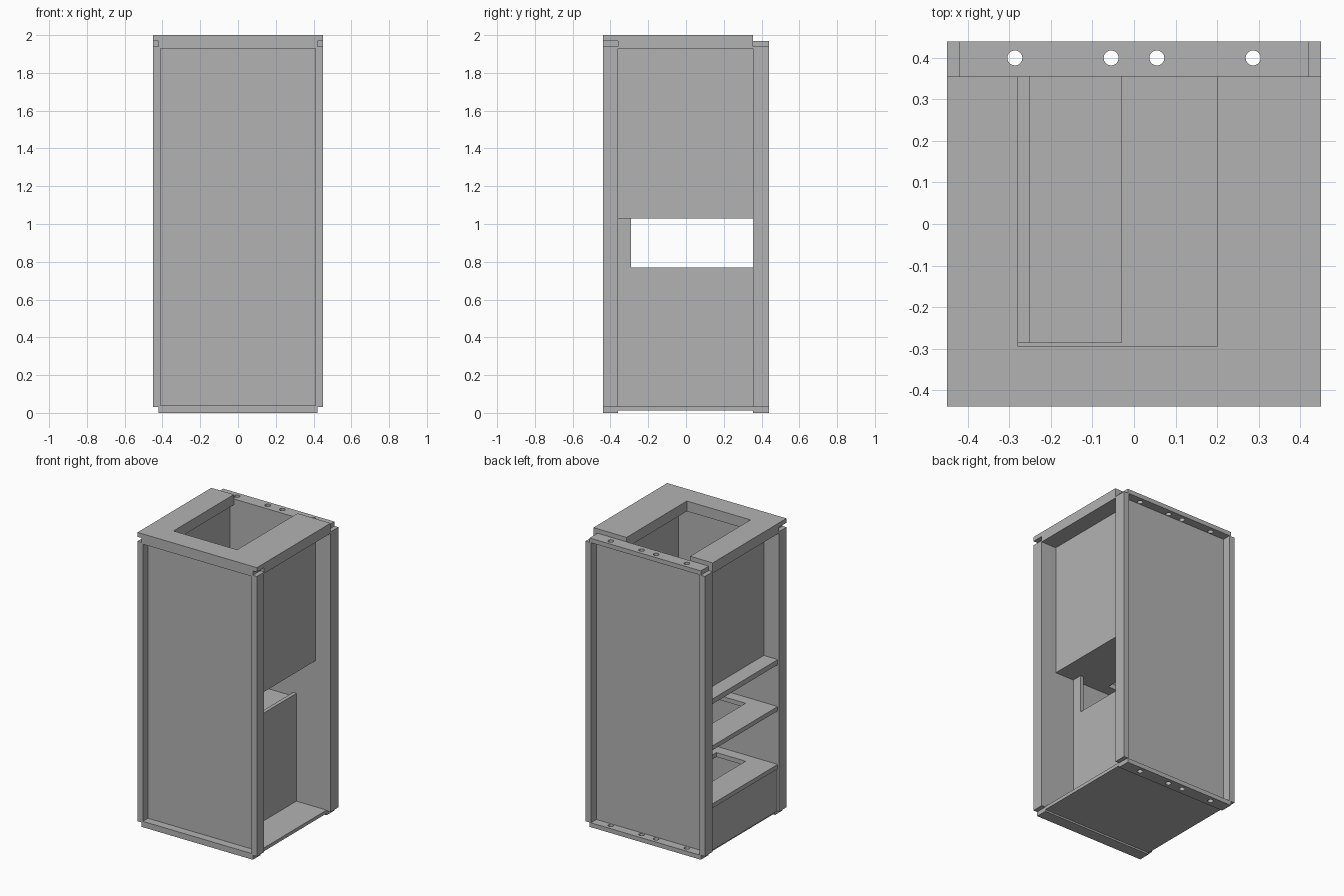
import bpy

# Remove the default cube
if "Cube" in bpy.data.objects:
    bpy.data.objects.remove(bpy.data.objects["Cube"], do_unlink=True)

GREY = (0.45, 0.45, 0.45, 1)
board = bpy.data.materials.new("board_grey")
board.use_nodes = True
board.diffuse_color = GREY
board.node_tree.nodes["Principled BSDF"].inputs["Base Color"].default_value = GREY

W, F, B = 0.45, -0.44, 0.44      # half width, front and back planes
IN_F, IN_B = -0.36, 0.355        # inner faces of front and back panels
CORE = 0.42                      # half width between the corner notches


def box(name, x, y, z):
    """Box from its (min, max) range on each axis."""
    bpy.ops.mesh.primitive_cube_add(size=1)
    ob = bpy.context.object
    ob.name = ob.data.name = name
    ob.data.materials.append(board)
    for v in ob.data.vertices:
        v.co = [r[0] if c < 0 else r[1] for c, r in zip(v.co, (x, y, z))]
    return ob


def cut(ob, cutters):
    """Subtract the cutters from the part and discard them."""
    for c in cutters:
        mod = ob.modifiers.new("cut", 'BOOLEAN')
        mod.operation = 'DIFFERENCE'
        mod.solver = 'EXACT'
        mod.object = c
        bpy.context.view_layer.objects.active = ob
        bpy.ops.object.modifier_apply(modifier=mod.name)
        bpy.data.objects.remove(c, do_unlink=True)


def bolt_holes(z):
    holes = []
    for x in (-0.287, -0.055, 0.055, 0.287):
        bpy.ops.mesh.primitive_cylinder_add(vertices=32, radius=0.018, depth=0.2,
                                            location=(x, 0.4, z))
        holes.append(bpy.context.object)
    return holes


# Top slab: opening for the bin, notched at the front corners
top = box("top_slab", (-W, W), (F, IN_B), (1.93, 2))
cut(top, [box("opening", (-0.28, 0.2), (-0.295, 0.5), (1.8, 2.1))]
    + [box("notch", sorted((s * CORE, s * 0.6)), (-0.6, IN_F), (1.9, 1.97)) for s in (-1, 1)])

# Back rails with bolt holes, top and bottom
for name, z in (("top_back_rail", (1.94, 1.97)), ("bottom_back_rail", (0, 0.03))):
    rail = box(name, (-CORE, CORE), (IN_B, B), z)
    cut(rail, bolt_holes(sum(z) / 2))

# Base
box("base_slab", (-CORE, CORE), (IN_F, IN_B), (0.012, 0.035))
box("bottom_front_rail", (-CORE, CORE), (F, IN_F), (0, 0.04))

# Recessed front and back panels, and the corner posts beside them
box("front_panel", (-0.41, 0.41), (-0.385, IN_F), (0.03, 1.94))
box("back_panel", (-0.41, 0.41), (IN_B, 0.38), (0.03, 1.94))
for side, s in (("right", -1), ("left", 1)):
    x = sorted((s * 0.41, s * W))
    box("front_post_" + side, x, (F, IN_F), (0.03, 1.94))
    box("back_post_" + side, x, (IN_B, B), (0.03, 1.94))
    # Upper compartment side walls
    box("upper_wall_" + side, sorted((s * 0.31, s * 0.335)), (IN_F, IN_B), (1.03, 1.93))

# Lower divider with a window open toward the back
divider = box("lower_divider", (0.167, 0.192), (IN_F, IN_B), (0.035, 1.03))
cut(divider, [box("window", (0.1, 0.3), (-0.29, 0.5), (0.77, 1.2))])

# Shelves with cutouts open toward the back
for name, right, hole, z in (("upper_shelf", 0.335, -0.28, (1.03, 1.065)),
                             ("middle_shelf", 0.167, -0.25, (0.715, 0.745)),
                             ("lower_shelf", 0.167, -0.25, (0.32, 0.35))):
    shelf = box(name, (-0.44, right), (IN_F, IN_B), z)
    cut(shelf, [box("cutout", (hole, -0.03), (-0.285, 0.5), (z[0] - 0.1, z[1] + 0.1))])

# Closed panel below the lowest shelf
box("lower_side_panel", (-0.435, -0.41), (IN_F, IN_B), (0.03, 0.32))
